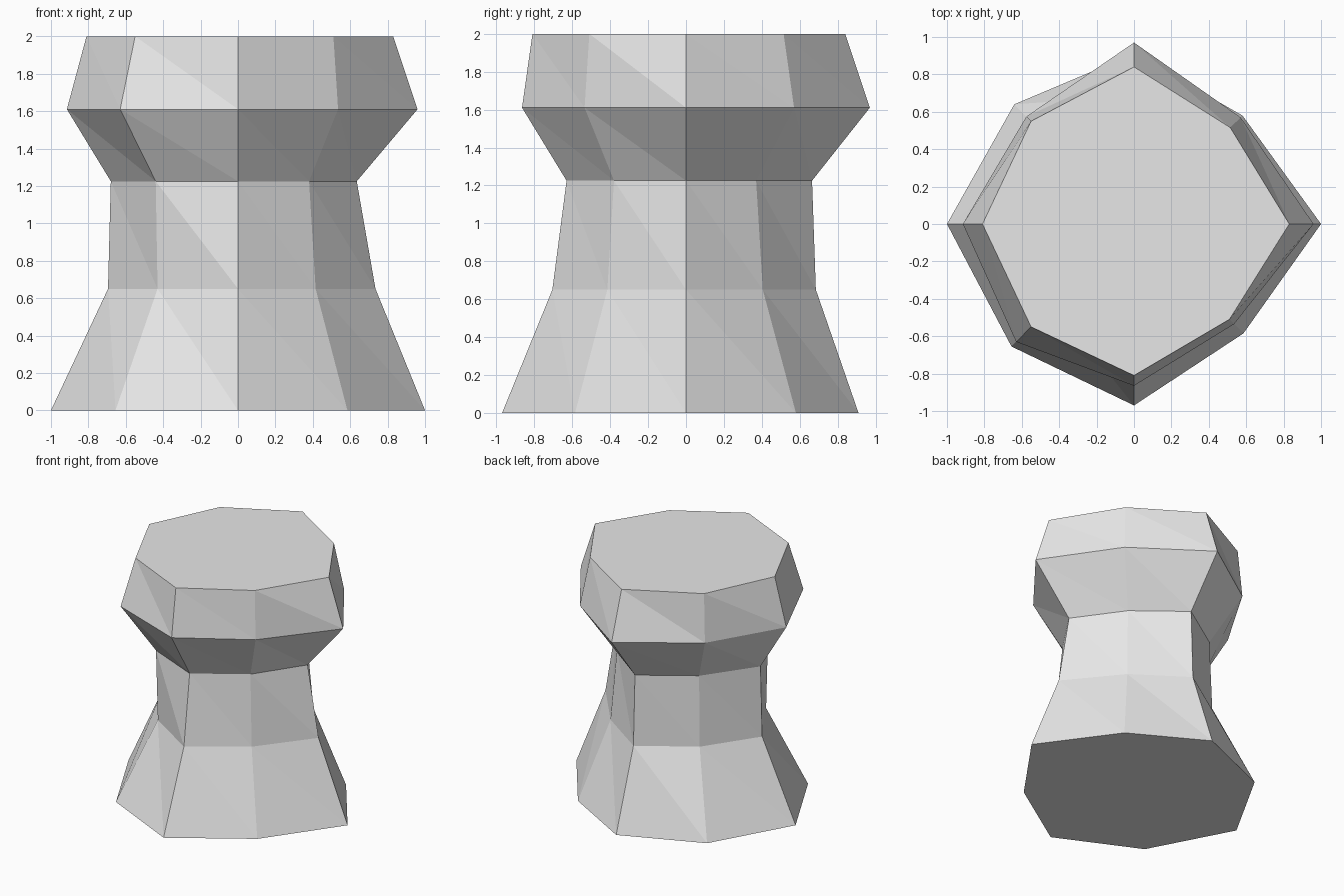
import bpy, bmesh, math

if "Cube" in bpy.data.objects:
    bpy.data.objects.remove(bpy.data.objects["Cube"])

# Faceted stool: five uneven octagonal rings, (height, radii every 45 degrees from +x)
D = math.sqrt(2)
RINGS = [
    (0.00, [1.00, .58 * D, .91, .64 * D, 1.00, .655 * D, .97, .585 * D]),
    (0.65, [.735, .405 * D, .685, .415 * D, .695, .43 * D, .705, .415 * D]),
    (1.225, [.635, .37 * D, .665, .40 * D, .68, .44 * D, .63, .38 * D]),
    (1.61, [.96, .57 * D, .97, .575 * D, .915, .63 * D, .865, .535 * D]),
    (2.00, [.83, .515 * D, .84, .55 * D, .81, .55 * D, .81, .51 * D]),
]

bm = bmesh.new()
loops = []
for z, radii in RINGS:
    loops.append([bm.verts.new((r * math.cos(i * math.pi / 4),
                                r * math.sin(i * math.pi / 4), z))
                  for i, r in enumerate(radii)])

# Walls, each panel split along the same diagonal
for low, high in zip(loops, loops[1:]):
    for i in range(8):
        j = (i + 1) % 8
        bm.faces.new((low[i], low[j], high[i]))
        bm.faces.new((low[j], high[j], high[i]))

# Flat top and underside
bm.faces.new(loops[-1])
bm.faces.new(loops[0][::-1])

mesh = bpy.data.meshes.new("stool_body")
bm.to_mesh(mesh)
bm.free()

grey = bpy.data.materials.new("plain grey")
grey.diffuse_color = (0.8, 0.8, 0.8, 1)
grey.use_nodes = True
grey.node_tree.nodes["Principled BSDF"].inputs["Base Color"].default_value = grey.diffuse_color
mesh.materials.append(grey)
bpy.context.collection.objects.link(bpy.data.objects.new("stool_body", mesh))
